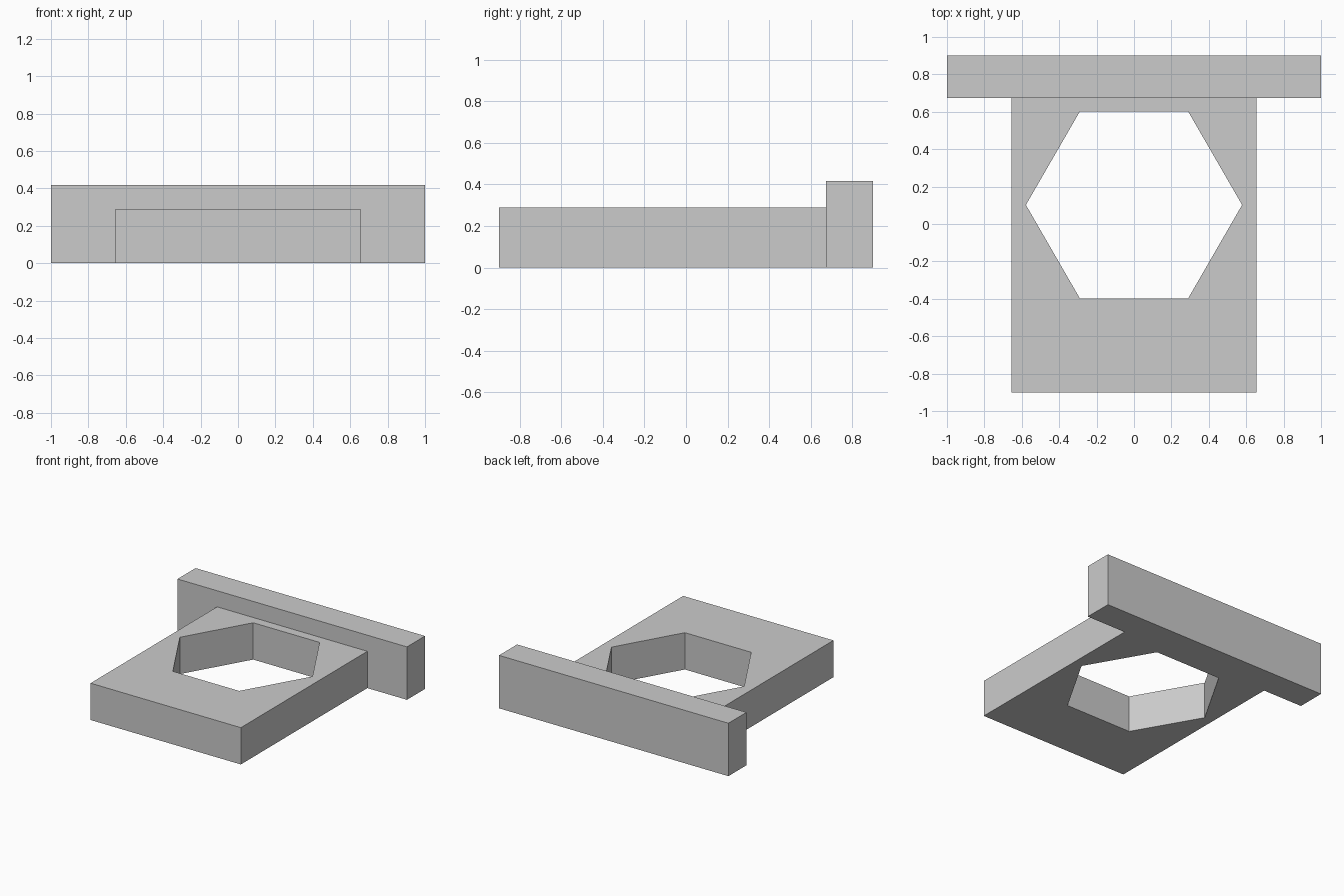
import bpy
import math

cube = bpy.data.objects.get("Cube")
if cube:
    bpy.data.objects.remove(cube, do_unlink=True)

grey = bpy.data.materials.new("plain grey")
grey.use_nodes = True
colour = (0.6, 0.6, 0.6, 1)
grey.diffuse_color = colour
grey.node_tree.nodes["Principled BSDF"].inputs["Base Color"].default_value = colour


def box(name, low, high):
    """Axis-aligned box between two corners."""
    centre = [(a + b) / 2 for a, b in zip(low, high)]
    bpy.ops.mesh.primitive_cube_add(size=1, location=centre)
    ob = bpy.context.object
    ob.name = name
    ob.scale = [b - a for a, b in zip(low, high)]
    bpy.ops.object.transform_apply(location=True, rotation=True, scale=True)
    ob.data.materials.append(grey)
    return ob


def combine(target, tool, operation):
    """Apply a boolean and remove the tool object."""
    tool.hide_render = True
    mod = target.modifiers.new(operation.lower(), "BOOLEAN")
    mod.operation = operation
    mod.solver = "EXACT"
    mod.object = tool
    bpy.context.view_layer.objects.active = target
    bpy.ops.object.modifier_apply(modifier=mod.name)
    bpy.data.objects.remove(tool, do_unlink=True)


# Flat plate, running slightly into the crossbar so the two fuse
plate = box("plate_with_crossbar", (-0.655, -0.9, 0), (0.655, 0.75, 0.29))

# Taller crossbar along the back
crossbar = box("crossbar", (-1, 0.675, 0), (1, 0.9, 0.417))
combine(plate, crossbar, "UNION")

# Hexagonal opening, corners pointing left and right
bpy.ops.mesh.primitive_cylinder_add(vertices=6, radius=0.578, depth=2,
                                    location=(0, 0.102, 0),
                                    rotation=(0, 0, math.radians(30)))
cutter = bpy.context.object
cutter.name = "hexagon_cutter"
cutter.data.materials.append(grey)
combine(plate, cutter, "DIFFERENCE")
